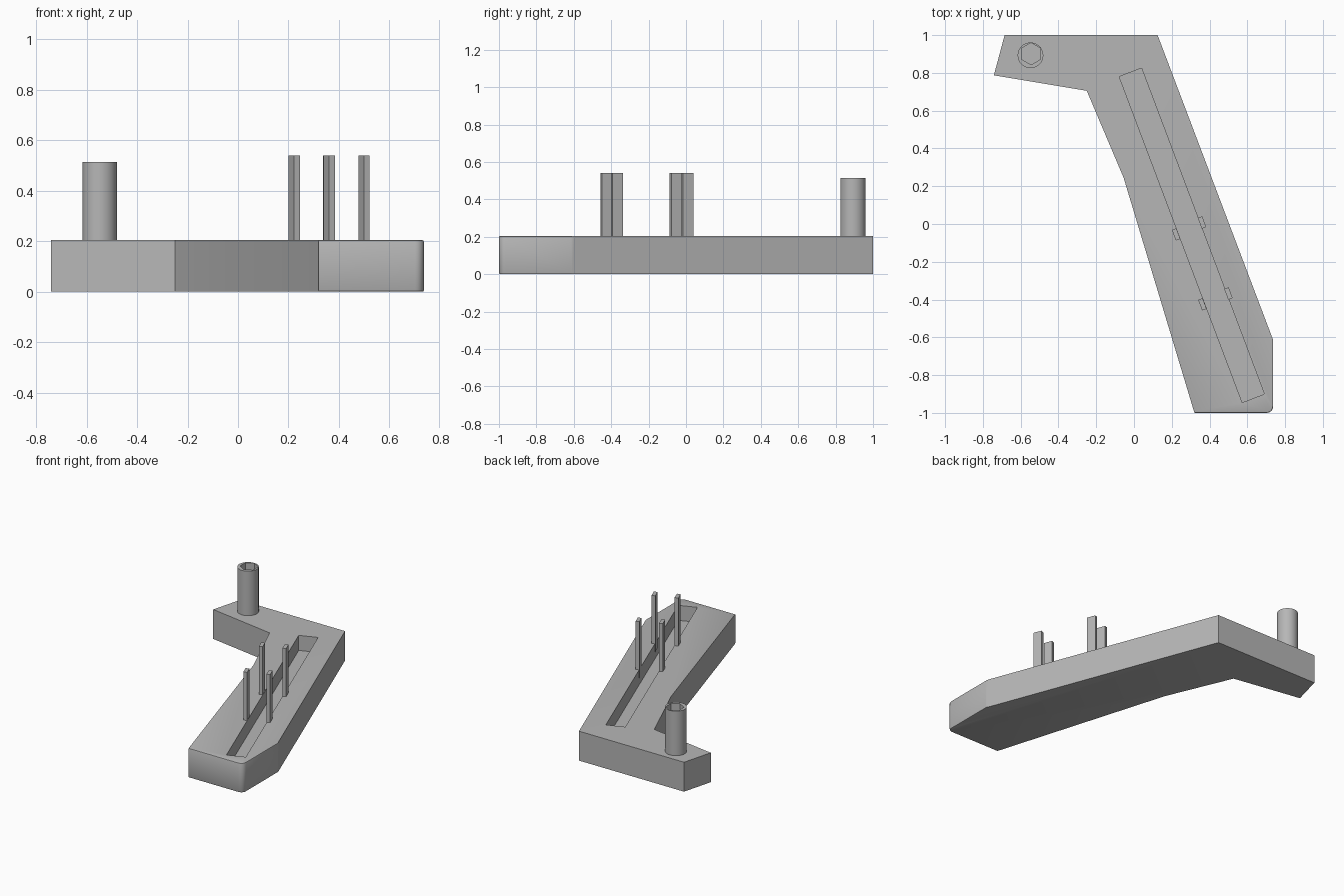
import bpy, bmesh, math
from mathutils import Vector

if "Cube" in bpy.data.objects:
    bpy.data.objects.remove(bpy.data.objects["Cube"], do_unlink=True)

# Single grey material
grey = bpy.data.materials.new("matte grey")
grey.use_nodes = True
grey.diffuse_color = (0.47, 0.47, 0.47, 1)
grey.node_tree.nodes["Principled BSDF"].inputs["Base Color"].default_value = (0.47, 0.47, 0.47, 1)


def prism(name, outline, z0, z1, bevel_test=None):
    """Extrude an outline upward; optionally round the edges chosen by bevel_test."""
    bm = bmesh.new()
    face = bm.faces.new([bm.verts.new((x, y, z0)) for x, y in outline])
    top = bmesh.ops.extrude_face_region(bm, geom=[face])["geom"]
    bmesh.ops.translate(bm, vec=(0, 0, z1 - z0),
                        verts=[v for v in top if isinstance(v, bmesh.types.BMVert)])
    bmesh.ops.recalc_face_normals(bm, faces=bm.faces)
    if bevel_test:
        bmesh.ops.bevel(bm, geom=[e for e in bm.edges if bevel_test(e)],
                        offset=0.007, segments=2, profile=0.5, affect='EDGES')
    mesh = bpy.data.meshes.new(name)
    bm.to_mesh(mesh)
    bm.free()
    mesh.materials.append(grey)
    obj = bpy.data.objects.new(name, mesh)
    bpy.context.collection.objects.link(obj)
    return obj


def activate(obj):
    bpy.ops.object.select_all(action='DESELECT')
    obj.select_set(True)
    bpy.context.view_layer.objects.active = obj


def cut(obj, cutter):
    """Subtract the cutter and discard it."""
    cutter.hide_render = True
    mod = obj.modifiers.new("cut", 'BOOLEAN')
    mod.operation = 'DIFFERENCE'
    mod.solver = 'EXACT'
    mod.object = cutter
    activate(obj)
    bpy.ops.object.modifier_apply(modifier=mod.name)
    bpy.data.objects.remove(cutter, do_unlink=True)


def ring(cx, cy, r, n, start=0.0):
    return [(cx + r * math.cos(start + i * math.tau / n),
             cy + r * math.sin(start + i * math.tau / n)) for i in range(n)]


# Angled base plate, with one rounded front corner
R = 0.035
corner = [(0.737 - R + R * math.cos(a), -1 + R - R * math.sin(a))
          for a in (i * math.pi / 10 for i in range(6))]
outline = [(-0.685, 1), (0.125, 1), (0.737, -0.615)] + corner + \
          [(0.32, -1), (-0.055, 0.245), (-0.25, 0.705), (-0.742, 0.787)]


def front_rim(e):
    a, b = (v.co for v in e.verts)
    return abs(a.z - b.z) < 1e-4 and (max(a.y, b.y) < -0.96 or min(a.x, b.x) > 0.73)


base = prism("base_plate", outline, 0, 0.205, front_rim)

# Long slot recessed into the top
slot = [(-0.078, 0.78), (0.04, 0.825), (0.69, -0.9), (0.573, -0.945)]
cut(base, prism("slot_cutter", slot, 0.1, 0.3))
activate(base)
bpy.ops.object.shade_smooth_by_angle(angle=math.radians(30))

# Upright pins beside the slot, turned to follow it
along = Vector((0.65, -1.725)).normalized()
across = Vector((-along.y, along.x))
for name, centre in (("left_back_pin", (0.36, 0.008)), ("right_back_pin", (0.223, -0.055)),
                     ("left_front_pin", (0.50, -0.368)), ("right_front_pin", (0.362, -0.425))):
    corners = [Vector(centre) + along * 0.03 * a + across * 0.0125 * b
               for a, b in ((-1, -1), (1, -1), (1, 1), (-1, 1))]
    prism(name, [tuple(c) for c in corners], 0.15, 0.54)

# Round post with a hexagonal socket in its top
post = prism("post", ring(-0.548, 0.893, 0.068, 40), 0.19, 0.515)
cut(post, prism("socket_cutter", ring(-0.545, 0.901, 0.058, 6, math.pi / 2), 0.4, 0.6))
activate(post)
bpy.ops.object.shade_smooth_by_angle(angle=math.radians(30))
